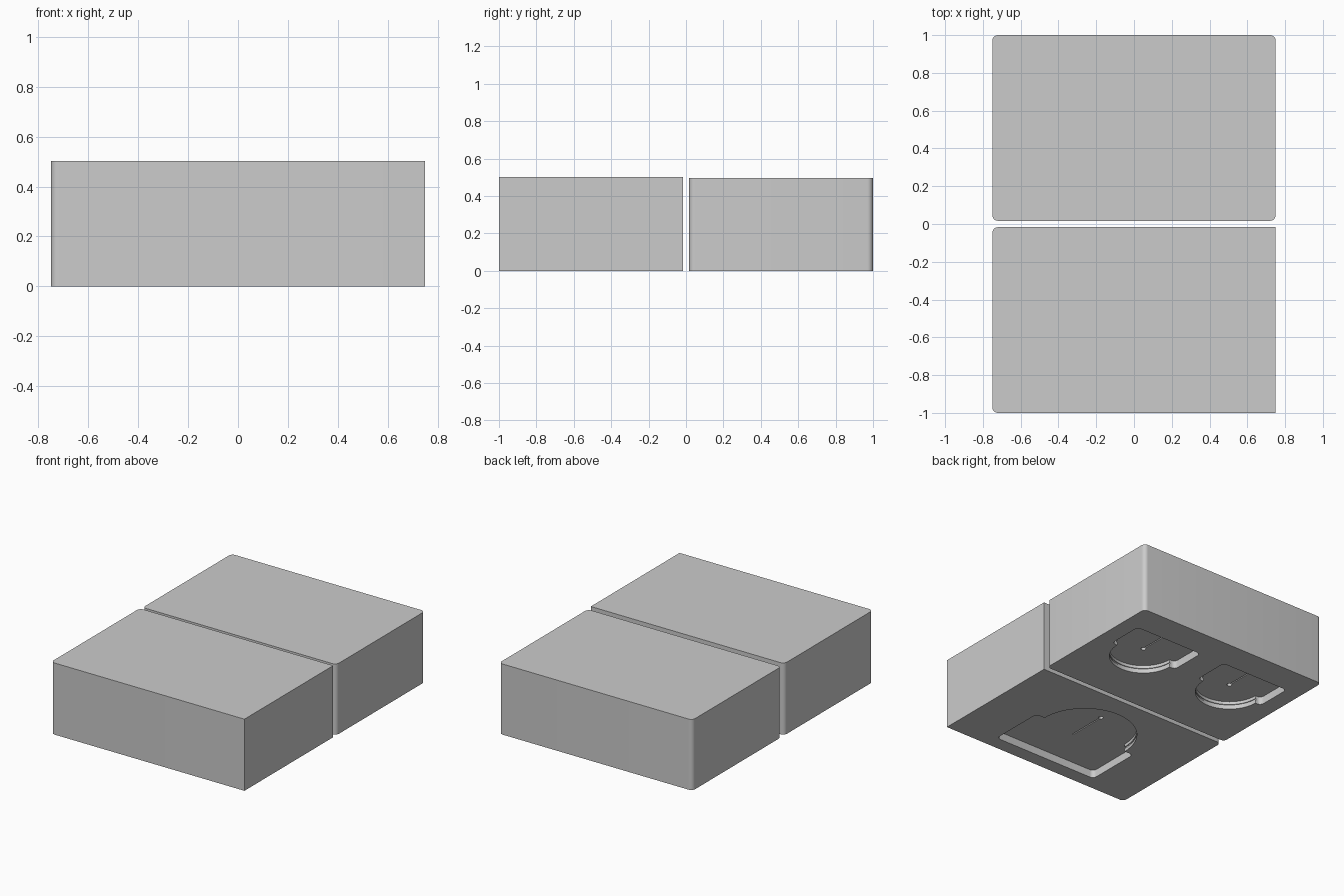
import bpy, bmesh, math
from mathutils import Vector

if "Cube" in bpy.data.objects:
    bpy.data.objects.remove(bpy.data.objects["Cube"])


def prism(name, pts, z0, z1):
    """Extrude a closed counter-clockwise outline from z0 to z1."""
    bm = bmesh.new()
    face = bm.faces.new([bm.verts.new((x, y, z0)) for x, y in pts])
    face.normal_update()
    ext = bmesh.ops.extrude_face_region(bm, geom=[face])
    up = [g for g in ext["geom"] if isinstance(g, bmesh.types.BMVert)]
    bmesh.ops.translate(bm, verts=up, vec=(0, 0, z1 - z0))
    bmesh.ops.recalc_face_normals(bm, faces=bm.faces[:])
    me = bpy.data.meshes.new(name)
    bm.to_mesh(me)
    bm.free()
    ob = bpy.data.objects.new(name, me)
    bpy.context.collection.objects.link(ob)
    return ob


def arc(cx, cy, r, a0, a1, n):
    return [(cx + r * math.cos(math.radians(a0 + (a1 - a0) * i / n)),
             cy + r * math.sin(math.radians(a0 + (a1 - a0) * i / n))) for i in range(n + 1)]


def rounded_rect(x0, x1, y0, y1, r_left, r_right):
    """Rectangle outline with separate radii for its left and right corners."""
    pts = []
    for x, y, sx, sy, r, a in ((x1, y1, -1, -1, r_right, 0), (x0, y1, 1, -1, r_left, 90),
                               (x0, y0, 1, 1, r_left, 180), (x1, y0, -1, 1, r_right, 270)):
        pts += arc(x + sx * r, y + sy * r, r, a, a + 90, 8) if r else [(x, y)]
    return pts


def pocket_outline(s, c=0.03):
    """Tray with a half-round top, centred on the round part."""
    w, h, r = 0.41 * s, 0.4 * s, 0.34 * s
    pts = arc(-w + c, -h + c, c, 180, 270, 6) + arc(w - c, -h + c, c, 270, 360, 6)
    pts += arc(w - c, -c, c, 0, 90, 6)
    pts += arc(0, 0, r, 0, 180, 48)
    pts += arc(-w + c, -c, c, 90, 180, 6)
    # the shoulder ends just inside the arc start when the tray is small
    return [p for i, p in enumerate(pts) if Vector(p) != Vector(pts[i - 1])]


def cut(block, cutter):
    mod = block.modifiers.new("cut", "BOOLEAN")
    mod.operation, mod.solver, mod.object = "DIFFERENCE", "EXACT", cutter
    dg = bpy.context.evaluated_depsgraph_get()
    me = bpy.data.meshes.new_from_object(block.evaluated_get(dg))
    block.modifiers.clear()
    block.data = me
    bpy.data.objects.remove(cutter, do_unlink=True)


def pocket(block, x, y, s, turn, slit, hole_y, depth=0.055):
    """Recess the underside: tray, rim groove, centre slit and small hole."""
    def place(pts):
        return [(x + turn * px, y + turn * py) for px, py in pts]
    circle = lambda r, cy=0: arc(0, cy, r, 0, 352.5, 47)
    parts = [("tray", pocket_outline(s), -0.05, depth),
             ("rim_groove", circle(0.34 * s + 0.006), 0.022, 0.034),
             ("slit", rounded_rect(-0.004, 0.004, *slit, 0, 0), 0.03, depth + 0.012),
             ("hole", circle(0.016, hole_y), 0.031, depth + 0.02)]
    for name, pts, z0, z1 in parts:
        cut(block, prism(name, place(pts), z0, z1))


# two blocks
front = prism("front_block", rounded_rect(-0.75, 0.75, -1, -0.017, 0.03, 0), 0, 0.502)
back = prism("back_block", rounded_rect(-0.75, 0.75, 0.017, 1, 0.03, 0.03), 0, 0.495)

# underside pockets: one large, two small turned round
pocket(front, 0, -0.5, 1.0, 1, (-0.12, 0.165), 0.165)
for px in (-0.365, 0.365):
    pocket(back, px, 0.53, 0.65, -1, (-0.23, 0.0), 0)

for ob in (front, back):
    bpy.ops.object.select_all(action="DESELECT")
    ob.select_set(True)
    bpy.context.view_layer.objects.active = ob
    bpy.ops.object.shade_smooth_by_angle(angle=math.radians(30))
